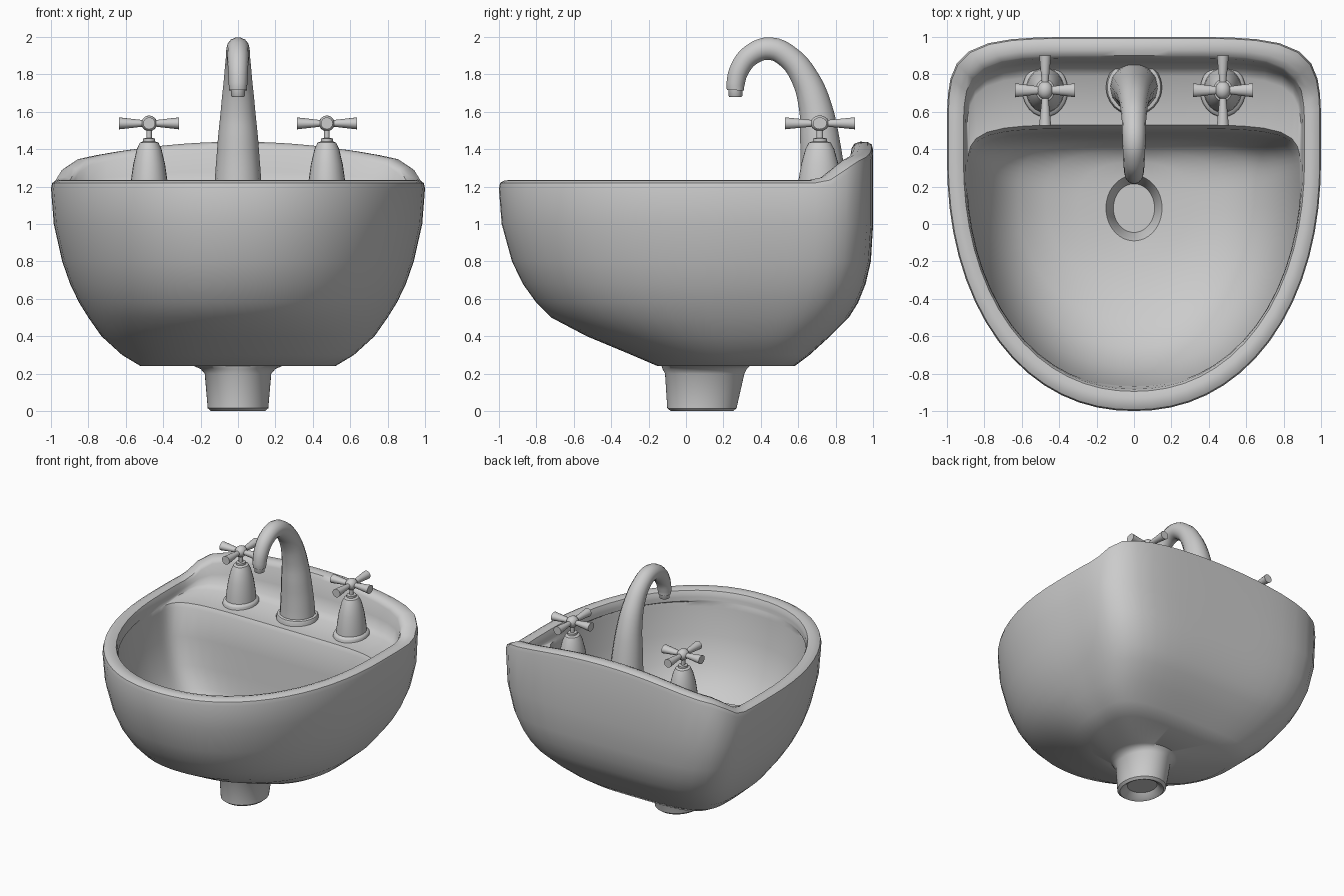
import bpy, bmesh, math
from mathutils import Matrix, Vector

if "Cube" in bpy.data.objects:
    bpy.data.objects.remove(bpy.data.objects["Cube"])

SEG = 64


def finish(bm, name, angle=40):
    bmesh.ops.recalc_face_normals(bm, faces=bm.faces)
    me = bpy.data.meshes.new(name)
    bm.to_mesh(me)
    bm.free()
    ob = bpy.data.objects.new(name, me)
    bpy.context.collection.objects.link(ob)
    smooth(ob, angle)
    return ob


def smooth(ob, angle=40):
    bpy.ops.object.select_all(action='DESELECT')
    ob.select_set(True)
    bpy.context.view_layer.objects.active = ob
    bpy.ops.object.shade_smooth_by_angle(angle=math.radians(angle))


def loft(bm, rings):
    """Skin a list of point rings and cap both ends."""
    vs = [[bm.verts.new(p) for p in r] for r in rings]
    n = len(vs[0])
    for a, b in zip(vs, vs[1:]):
        for i in range(n):
            j = (i + 1) % n
            bm.faces.new((a[i], a[j], b[j], b[i]))
    bm.faces.new(vs[0])
    bm.faces.new(vs[-1])


def outline(w, yf, yc, yb, nf=2.15, nb=5.5):
    """Plan shape: round front half, squarish back half."""
    pts = []
    for i in range(SEG):
        t = 2 * math.pi * i / SEG
        c, s = math.cos(t), math.sin(t)
        n, d = (nb, yb - yc) if s > 0 else (nf, yc - yf)
        r = (abs(c) ** n + abs(s) ** n) ** (-1 / n)
        pts.append((w * r * c, yc + d * r * s))
    return pts


# raised back edge of the rim, highest in the middle
def back_rise(x, y):
    t = min(max((y - 0.72) / 0.22, 0), 1)
    return t * t * (3 - 2 * t) * (0.205 - 0.115 * x * x)


RISE = [back_rise(x, y) for x, y in outline(1, -1, 0.35, 1)]


def ring(z, w, yf, yc, yb, nf=2.15, nb=5.5, rise=0):
    return [(x, y, z + rise * RISE[i])
            for i, (x, y) in enumerate(outline(w, yf, yc, yb, nf, nb))]


def oval(z, rx, cy, ry):
    return ring(z, rx, cy - ry, cy, cy + ry, 2, 2)


# Basin: drain pipe, outer shell, rim, tap deck, bowl and drain in one skin
pipe = [(0.04, 0.10, 0.09, 0.11), (0.01, 0.125, 0.085, 0.14), (0, 0.145, 0.085, 0.165),
        (0.015, 0.162, 0.085, 0.185), (0.2, 0.178, 0.1, 0.212), (0.225, 0.2, 0.1, 0.225),
        (0.24, 0.235, 0.105, 0.235)]
shell = [(0.24, 0.52, -0.15, 0.3, 0.58), (0.30, 0.62, -0.29, 0.31, 0.66),
         (0.40, 0.73, -0.53, 0.32, 0.77), (0.50, 0.80, -0.72, 0.33, 0.87),
         (0.58, 0.85, -0.80, 0.335, 0.92), (0.68, 0.898, -0.872, 0.34, 0.96),
         (0.80, 0.94, -0.93, 0.35, 0.988), (1.0, 0.985, -0.985, 0.35, 1)]
rim = [(1.19, 1, -1, 0.35, 1), (1.22, 0.993, -0.993, 0.35, 0.993),
       (1.233, 0.97, -0.97, 0.35, 0.97), (1.235, 0.94, -0.93, 0.35, 0.93),
       (1.225, 0.912, -0.895, 0.35, 0.9), (1.20, 0.903, -0.883, 0.35, 0.885)]
deck = [(1.18, 0.90, -0.88, 0.34, 0.865), (1.16, 0.897, -0.877, 0.33, 0.84),
        (1.15, 0.895, -0.875, 0.32, 0.79), (1.14, 0.89, -0.87, 0.2, 0.53)]
bowl = [(1.11, 0.885, -0.865, 0.2, 0.51), (0.9, 0.86, -0.84, 0.2, 0.49),
        (0.7, 0.80, -0.77, 0.19, 0.475), (0.55, 0.72, -0.66, 0.17, 0.46),
        (0.45, 0.62, -0.51, 0.15, 0.44), (0.38, 0.47, -0.32, 0.12, 0.39),
        (0.35, 0.30, -0.18, 0.1, 0.33)]
rings = [oval(*r) for r in pipe]
rings += [ring(*r, nb=4 + 1.5 * i / 7) for i, r in enumerate(shell)]
rings += [ring(*r, rise=1) for r in rim]
rings += [ring(*r, rise=k) for r, k in zip(deck, (0.5, 0.15, 0, 0))]
rings += [ring(*r, nb=5.5 - 0.5 * i) for i, r in enumerate(bowl)]
rings += [oval(0.34, 0.15, 0.085, 0.175), oval(0.31, 0.135, 0.085, 0.16),
          oval(0.22, 0.11, 0.085, 0.13)]
bm = bmesh.new()
loft(bm, rings)
finish(bm, "basin")


def turned(bm, profile, segs=24):
    loft(bm, [[(r * math.cos(2 * math.pi * i / segs), r * math.sin(2 * math.pi * i / segs), z)
               for i in range(segs)] for r, z in profile])


# Spout: tapered swan neck
path = [(0.73, 1.13, 0.13), (0.73, 1.25, 0.123), (0.715, 1.45, 0.108), (0.69, 1.63, 0.09),
        (0.63, 1.79, 0.074), (0.55, 1.89, 0.065), (0.45, 1.937, 0.062), (0.35, 1.905, 0.058),
        (0.288, 1.83, 0.054), (0.265, 1.75, 0.05), (0.264, 1.715, 0.047)]
cu = bpy.data.curves.new("spout", 'CURVE')
cu.dimensions = '3D'
cu.bevel_depth = 1
cu.bevel_resolution = 5
cu.use_fill_caps = True
sp = cu.splines.new('BEZIER')
sp.resolution_u = 4
sp.bezier_points.add(len(path) - 1)
for p, (y, z, r) in zip(sp.bezier_points, path):
    p.co = (0, y, z)
    p.radius = r
    p.handle_left_type = p.handle_right_type = 'AUTO'
spout = bpy.data.objects.new("spout", cu)
bpy.context.collection.objects.link(spout)
bpy.ops.object.select_all(action='DESELECT')
spout.select_set(True)
bpy.context.view_layer.objects.active = spout
bpy.ops.object.convert(target='MESH')
smooth(bpy.context.view_layer.objects.active)

# Spout nozzle and base flange
bm = bmesh.new()
turned(bm, [(0.033, 1.68), (0.037, 1.685), (0.037, 1.73)])
finish(bm, "spout_nozzle").location = (0, 0.264, 0)
bm = bmesh.new()
turned(bm, [(0.15, 1.12), (0.15, 1.165), (0.143, 1.18), (0.12, 1.185)])
finish(bm, "spout_flange").location = (0, 0.73, 0)

# Taps: bell-shaped base with a four-armed cross handle
for side, label in ((-1, "left"), (1, "right")):
    bm = bmesh.new()
    turned(bm, [(0.122, 1.12), (0.122, 1.16), (0.115, 1.172), (0.102, 1.178), (0.098, 1.23),
                (0.085, 1.32), (0.066, 1.4), (0.05, 1.435), (0.032, 1.442), (0.032, 1.457),
                (0.015, 1.46), (0.015, 1.52)])
    base = finish(bm, label + "_tap_base")
    bm = bmesh.new()
    bmesh.ops.create_uvsphere(bm, u_segments=16, v_segments=10, radius=0.042,
                              matrix=Matrix.Translation((0, 0, 1.538)))
    for k in range(4):
        turn = Matrix.Rotation(k * math.pi / 2, 4, 'Z')
        bmesh.ops.create_cone(bm, cap_ends=True, segments=16, radius1=0.016, radius2=0.032,
                              depth=0.14, matrix=turn @ Matrix.Translation((0.09, 0, 1.538))
                              @ Matrix.Rotation(math.pi / 2, 4, 'Y'))
    cross = finish(bm, label + "_tap_cross")
    for ob in (base, cross):
        ob.location = (side * 0.475, 0.715, 0)
        ob.scale = (1, 1.17, 1)
